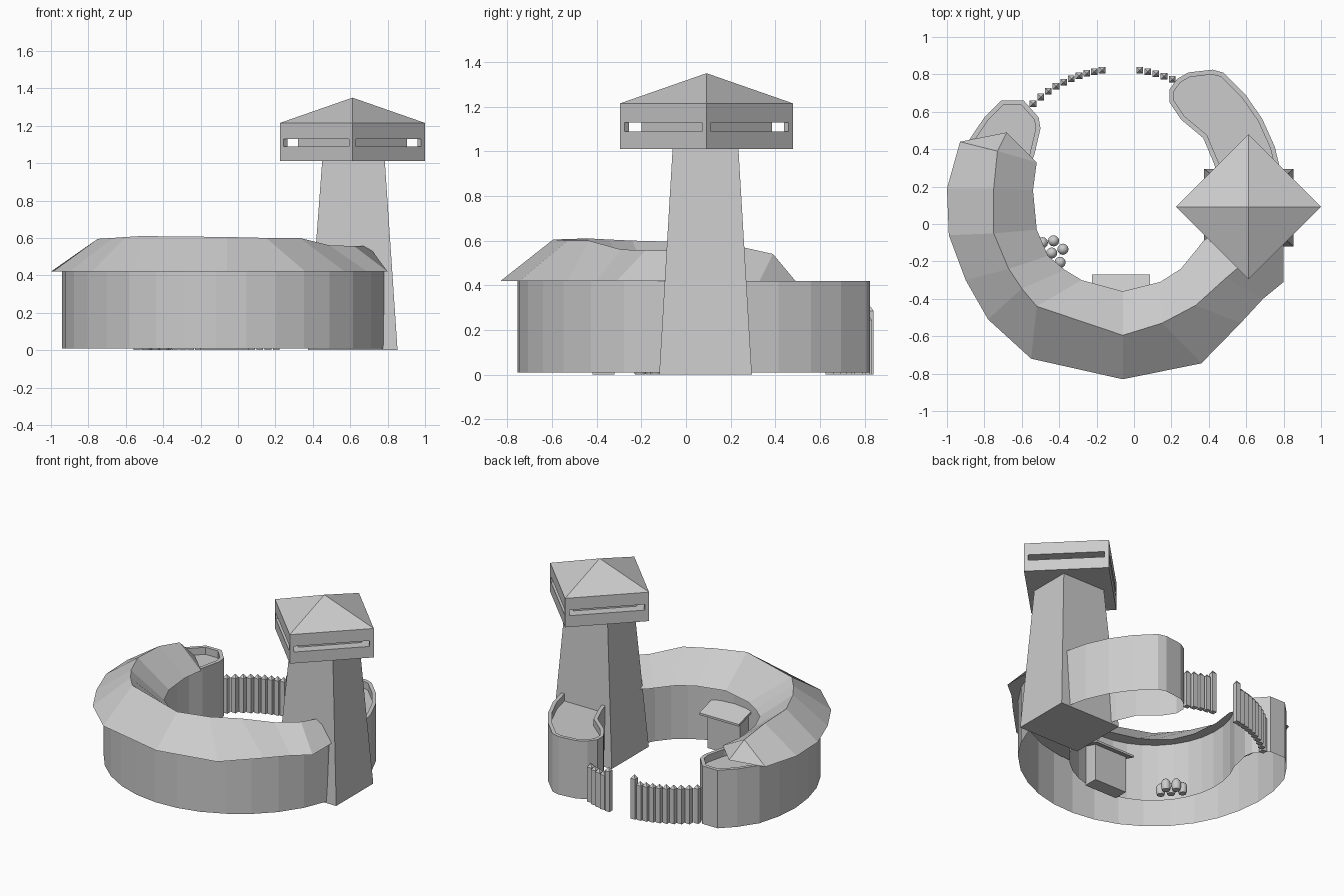
import bpy, bmesh, math
from mathutils import Vector

if "Cube" in bpy.data.objects:
    bpy.data.objects.remove(bpy.data.objects["Cube"])

stone = bpy.data.materials.new("plain_grey")
stone.diffuse_color = (0.6, 0.6, 0.6, 1)
stone.use_nodes = True
stone.node_tree.nodes["Principled BSDF"].inputs["Base Color"].default_value = stone.diffuse_color


def finish(name, bm):
    """Turn a bmesh into a named, coloured object."""
    bmesh.ops.recalc_face_normals(bm, faces=bm.faces[:])
    me = bpy.data.meshes.new(name)
    bm.to_mesh(me)
    bm.free()
    me.materials.append(stone)
    ob = bpy.data.objects.new(name, me)
    bpy.context.collection.objects.link(ob)
    return ob


def loft(bm, rings):
    """Skin closed rings of points, capped; a one-point last ring is an apex."""
    vs = [[bm.verts.new(p) for p in r] for r in rings]
    n = len(vs[0])
    bottom = bm.faces.new(vs[0][::-1])
    for a, b in zip(vs, vs[1:]):
        for i in range(n):
            j = (i + 1) % n
            bm.faces.new((a[i], a[j], b[0]) if len(b) == 1 else (a[i], a[j], b[j], b[i]))
    return bottom, bm.faces.new(vs[-1]) if len(vs[-1]) > 1 else None


def rect(x0, x1, y0, y1, z):
    return [(x0, y0, z), (x1, y0, z), (x1, y1, z), (x0, y1, z)]


def circle(cx, cy, r, z, n):
    return [(cx + r * math.cos(2 * math.pi * i / n), cy + r * math.sin(2 * math.pi * i / n), z)
            for i in range(n)]


def solid(name, rings):
    bm = bmesh.new()
    loft(bm, rings)
    return finish(name, bm)


# Curved wall: C-shaped plan with rounded ends, recessed walkway, open underneath
CX, CY = -0.075, 0.1


def arc(r0, r1, a0, a1, n):
    out = []
    for i in range(n + 1):
        t = i / n
        a, r = math.radians(a0 + (a1 - a0) * t), r0 + (r1 - r0) * t
        out.append((CX + r * math.cos(a), CY + r * math.sin(a)))
    return out


plan = arc(0.88, 0.86, 157, 190, 3) + arc(0.86, 0.855, 201, 300, 9) + arc(0.86, 0.88, 311, 346, 3)
plan += arc(0.875, 0.90, 360, 412, 5)
plan += [(0.42, 0.825), (0.29, 0.81), (0.23, 0.775), (0.19, 0.72), (0.19, 0.65), (0.25, 0.56), (0.37, 0.46)]
plan += arc(0.55, 0.53, 384, 270, 10)[:-1] + arc(0.53, 0.53, 270, 150, 11)
plan += [(-0.50, 0.51), (-0.51, 0.57), (-0.59, 0.66), (-0.71, 0.66), (-0.80, 0.57)]
bm = bmesh.new()
bottom, top = loft(bm, [[(x, y, z) for x, y in plan] for z in (0.01, 0.42)])
bmesh.ops.recalc_face_normals(bm, faces=bm.faces[:])
bmesh.ops.inset_individual(bm, faces=[top], thickness=0.025, use_even_offset=True)
floor = bmesh.ops.extrude_discrete_faces(bm, faces=[top])["faces"][0]
bmesh.ops.translate(bm, verts=floor.verts[:], vec=(0, 0, -0.05))
bmesh.ops.delete(bm, geom=[bottom], context='FACES_ONLY')
finish("curved_wall", bm)

# Wall roof: outer eave, ridge (with height) and inner eave per station
EAVE = 0.42
stations = [
    ((-.93, .44), (-.73, .39, .54), (-.52, .33)),
    ((-1.0, .19), (-.75, .19, .585), (-.54, .18)),
    ((-.99, -.06), (-.75, -.05, .595), (-.52, -.03)),
    ((-.90, -.30), (-.67, -.24, .60), (-.46, -.17)),
    ((-.78, -.51), (-.60, -.345, .605), (-.37, -.245)),
    ((-.55, -.72), (-.52, -.44, .61), (-.28, -.30)),
    ((-.06, -.83), (-.06, -.595, .605), (-.06, -.36)),
    ((.36, -.745), (.15, -.53, .60), (.14, -.31)),
    ((.57, -.53), (.33, -.435, .60), (.25, -.24)),
    ((.69, -.40), (.49, -.29, .56), (.34, -.13)),
    ((.80, -.31), (.62, -.18, .557), (.37, -.09)),
    ((.80, -.02), (.70, -.04, .555), (.43, -.05)),
]
bm = bmesh.new()
rows = [[bm.verts.new((*o, EAVE)), bm.verts.new(r), bm.verts.new((*i, EAVE))] for o, r, i in stations]
for a, b in zip(rows, rows[1:]):
    for k in range(3):
        m = (k + 1) % 3
        bm.faces.new((a[k], a[m], b[m], b[k]))
bm.faces.new(rows[-1])
o, r, i = rows[0]                     # hipped end
tip = bm.verts.new((-.68, .49, EAVE))
for f in ((o, r, tip), (tip, r, i), (o, tip, i)):
    bm.faces.new(f)
finish("wall_roof", bm)

# Tapered tower
solid("tower_shaft", [rect(.375, .853, -.12, .295, 0), rect(.45, .785, -.06, .235, 1.01)])

# Lookout cabin turned 45 degrees, with a slot cut in each side
TX, TY, R = 0.612, 0.092, 0.387
cabin = solid("lookout_cabin", [circle(TX, TY, R, 1.01, 4), circle(TX, TY, R, 1.215, 4), [(TX, TY, 1.35)]])
cutters = []
for k in range(4):
    a = math.radians(45 + 90 * k)
    n, t = Vector((math.cos(a), math.sin(a), 0)), Vector((-math.sin(a), math.cos(a), 0))
    c, d = Vector((TX, TY, 0)), R / math.sqrt(2)
    rings = [[c + n * (d + u) + t * v + Vector((0, 0, z))
              for u, v in ((-.067, -.246), (.03, -.246), (.03, .246), (-.067, .246))]
             for z in (1.09, 1.13)]
    cut = solid("slot_cutter", rings)
    cut.hide_render = True
    cutters.append(cut)
    mod = cabin.modifiers.new("slot", 'BOOLEAN')
    mod.operation, mod.solver, mod.object = 'DIFFERENCE', 'EXACT', cut
bpy.context.view_layer.update()
dg = bpy.context.evaluated_depsgraph_get()
baked = bpy.data.meshes.new_from_object(cabin.evaluated_get(dg))
cabin.modifiers.clear()
cabin.data = baked
for cut in cutters:
    bpy.data.objects.remove(cut)

# Palisade of pointed posts; the two beside the gateway are taller
for side, xs, gate in (("left", [-.54 + .041 * k for k in range(10)], 9),
                       ("right", [.03 + .0435 * k for k in range(5)], 0)):
    bm = bmesh.new()
    for k, x in enumerate(xs):
        y, h = .145 + math.sqrt(.685 ** 2 - (x + .07) ** 2), .0175
        z1 = .31 if k == gate else .27
        loft(bm, [rect(x - h, x + h, y - h, y + h, z) for z in (0, z1 - .025)] + [[(x, y, z1)]])
    finish(side + "_palisade", bm)

# Porch on the inner wall, with a sloping canopy
solid("porch", [rect(-.20, .055, -.42, -.32, 0),
                [(-.20, -.42, .29), (.055, -.42, .29), (.055, -.32, .262), (-.20, -.32, .262)]])
solid("porch_canopy", [[(-.225, -.44, .295 + z), (.085, -.44, .295 + z),
                        (.085, -.27, .245 + z), (-.225, -.27, .245 + z)] for z in (0, .015)])

# Heap of rounded jars by the wall
bm = bmesh.new()
for x, y in ((-.49, -.10), (-.43, -.09), (-.38, -.135), (-.44, -.155), (-.395, -.205)):
    loft(bm, [circle(x, y, r, z, 12) for r, z in
              ((.024, 0), (.03, .02), (.03, .05), (.026, .065), (.015, .077))] + [[(x, y, .081)]])
jars = finish("storage_jars", bm)
for p in jars.data.polygons:
    p.use_smooth = len(p.vertices) < 5
